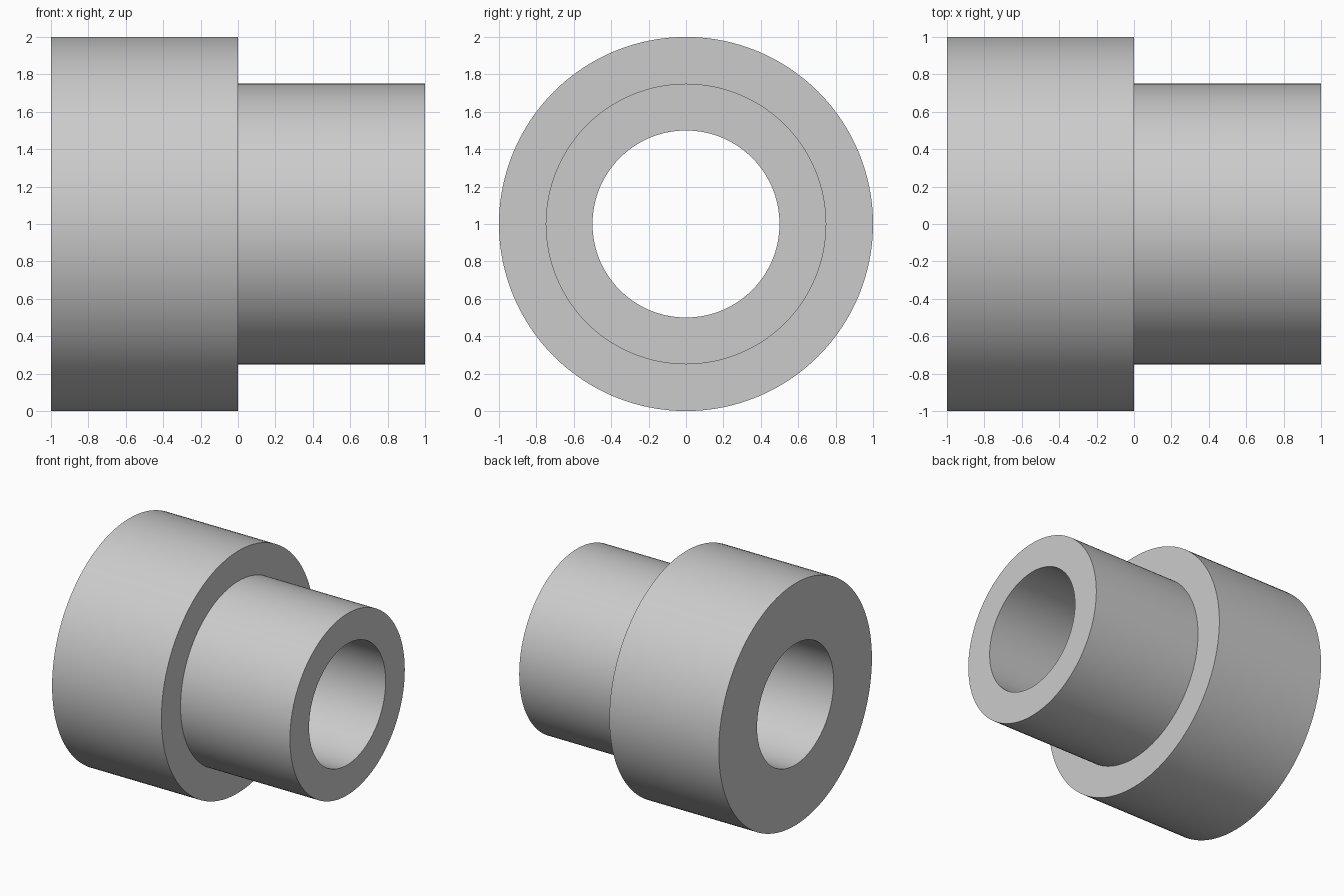
import bpy
import bmesh
import math
from mathutils import Vector

cube = bpy.data.objects.get("Cube")
if cube:
    bpy.data.objects.remove(cube, do_unlink=True)

SEGMENTS = 128
CENTRE = Vector((0, 0, 1))

# Plain grey material
grey = bpy.data.materials.new("plain_grey")
grey.use_nodes = True
colour = (0.6, 0.6, 0.6, 1)
grey.diffuse_color = colour
grey.node_tree.nodes["Principled BSDF"].inputs["Base Color"].default_value = colour

# Closed wall section as (x, radius): wide collar, shoulder, narrow neck, bore
profile = [(-1, 0.5), (-1, 1), (0, 1), (0, 0.75), (1, 0.75), (1, 0.5)]

# Revolve the section around the bore axis
bm = bmesh.new()
verts = [bm.verts.new(CENTRE + Vector((x, 0, r))) for x, r in profile]
edges = [bm.edges.new((a, b)) for a, b in zip(verts, verts[1:] + verts[:1])]
bmesh.ops.spin(bm, geom=verts + edges, cent=CENTRE, axis=(1, 0, 0),
               angle=math.tau, steps=SEGMENTS, use_duplicate=False)
bmesh.ops.remove_doubles(bm, verts=bm.verts, dist=0.0001)
bmesh.ops.recalc_face_normals(bm, faces=bm.faces)

mesh = bpy.data.meshes.new("stepped_bushing")
bm.to_mesh(mesh)
bm.free()
mesh.materials.append(grey)
bushing = bpy.data.objects.new("stepped_bushing", mesh)
bpy.context.collection.objects.link(bushing)

# Smooth walls with crisp rims
bpy.ops.object.select_all(action="DESELECT")
bushing.select_set(True)
bpy.context.view_layer.objects.active = bushing
bpy.ops.object.shade_smooth_by_angle(angle=math.radians(30))
